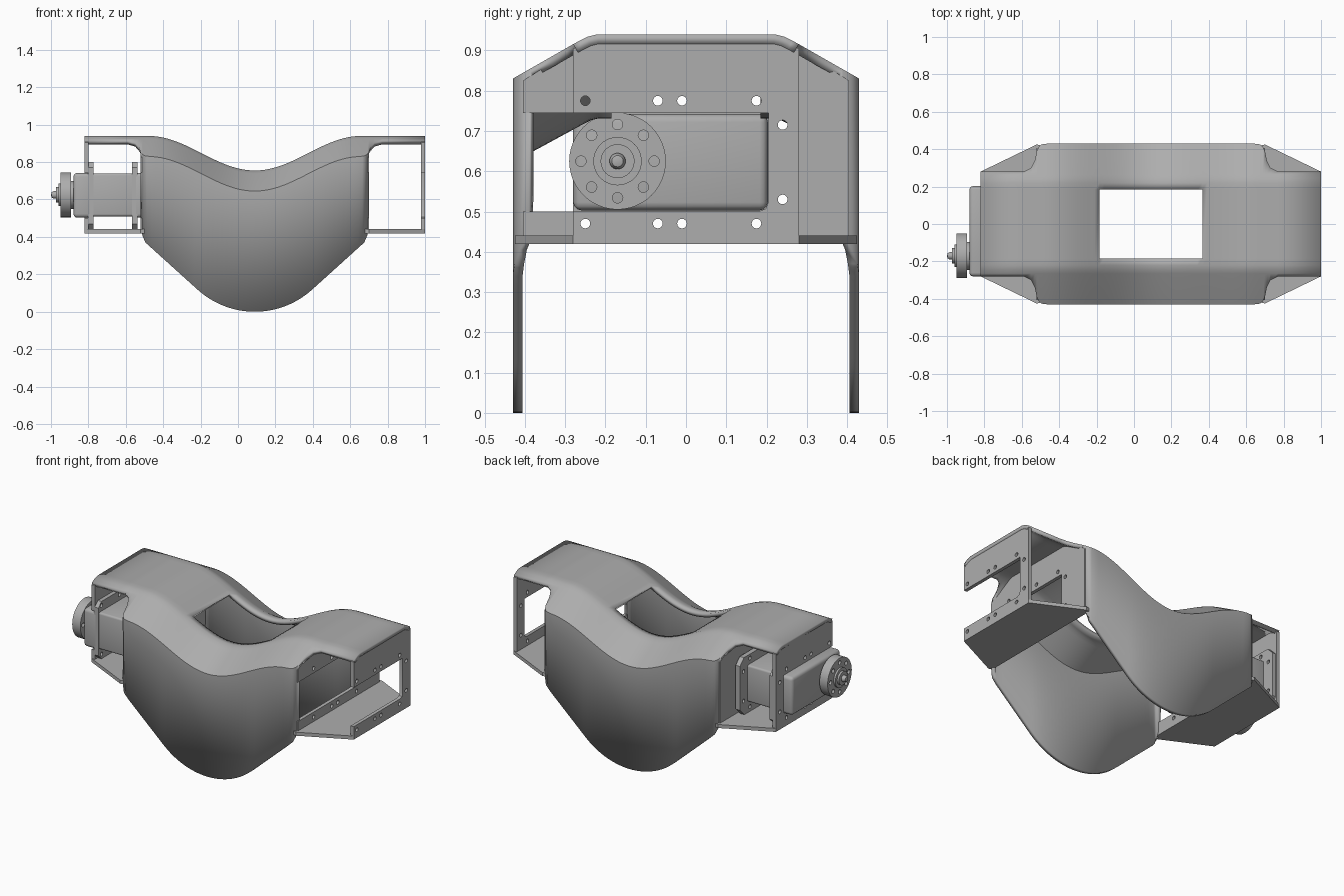
import bpy, bmesh, math
from mathutils import Matrix, Vector

cube = bpy.data.objects.get("Cube")
if cube:
    bpy.data.objects.remove(cube)

grey = bpy.data.materials.new("plain_grey")
grey.use_nodes = True
colour = (0.42, 0.42, 0.42, 1)
grey.diffuse_color = colour
grey.node_tree.nodes["Principled BSDF"].inputs["Base Color"].default_value = colour

MID = 0.09      # symmetry plane of the bracket
TOP = 0.94
END = 0.91      # half length of the bracket
WALL = 0.61     # half length of the side panels


def interp(x, pts):
    for (a, fa), (b, fb) in zip(pts, pts[1:]):
        if x <= b:
            return fa + (fb - fa) * max(0, x - a) / (b - a)
    return pts[-1][1]


def finish(obj):
    obj.data.materials.clear()
    obj.data.materials.append(grey)
    bpy.ops.object.select_all(action='DESELECT')
    obj.select_set(True)
    bpy.context.view_layer.objects.active = obj
    bpy.ops.object.shade_smooth_by_angle(angle=math.radians(35))
    return obj


def from_bmesh(name, bm):
    mesh = bpy.data.meshes.new(name)
    bm.to_mesh(mesh)
    bm.free()
    obj = bpy.data.objects.new(name, mesh)
    bpy.context.collection.objects.link(obj)
    return finish(obj)


def ring(y, z, r, n=16):
    return [(y + r * math.cos(math.tau * i / n), z + r * math.sin(math.tau * i / n)) for i in range(n)]


# Flat plate with holes, from closed outlines
def plate(name, x, thick, loops, upright=True):
    cu = bpy.data.curves.new(name, 'CURVE')
    cu.dimensions = '2D'
    cu.fill_mode = 'BOTH'
    cu.extrude = thick / 2
    for loop in loops:
        sp = cu.splines.new('POLY')
        sp.points.add(len(loop) - 1)
        for p, (a, b) in zip(sp.points, loop):
            p.co = (a, b, 0, 1)
        sp.use_cyclic_u = True
    tmp = bpy.data.objects.new(name + "_curve", cu)
    bpy.context.collection.objects.link(tmp)
    bpy.context.view_layer.update()
    mesh = bpy.data.meshes.new_from_object(tmp.evaluated_get(bpy.context.evaluated_depsgraph_get()))
    bpy.data.objects.remove(tmp)
    if upright:
        m = Matrix(((0, 0, 1, x), (1, 0, 0, 0), (0, 1, 0, 0), (0, 0, 0, 1)))
    else:
        m = Matrix.Translation((0, 0, x))
    mesh.transform(m)
    obj = bpy.data.objects.new(name, mesh)
    bpy.context.collection.objects.link(obj)
    return finish(obj)


# Solid turned about the x axis
def turned(name, origin, profile, n=40):
    bm = bmesh.new()
    vs = [bm.verts.new((x, 0, r)) for x, r in profile]
    es = [bm.edges.new(p) for p in zip(vs, vs[1:])]
    bmesh.ops.spin(bm, geom=vs + es, cent=(0, 0, 0), axis=(1, 0, 0), angle=math.tau, steps=n)
    bmesh.ops.remove_doubles(bm, verts=bm.verts, dist=1e-4)
    bmesh.ops.recalc_face_normals(bm, faces=bm.faces)
    bmesh.ops.translate(bm, verts=bm.verts, vec=origin)
    return from_bmesh(name, bm)


def box(name, lo, hi, bevel):
    bm = bmesh.new()
    bmesh.ops.create_cube(bm, size=1)
    lo, hi = Vector(lo), Vector(hi)
    for v in bm.verts:
        v.co = Vector([(c * s) for c, s in zip(v.co, hi - lo)]) + (lo + hi) / 2
    bmesh.ops.bevel(bm, geom=bm.edges[:], offset=bevel, segments=3, profile=0.5, affect='EDGES')
    return from_bmesh(name, bm)


# Shape rules for the shell, by distance u from the symmetry plane
def roof_z(u):
    return TOP - (0.0925 * (1 + math.cos(math.pi * u / 0.57)) if u < 0.57 else 0)


def side_y(u):
    return interp(u, [(0.56, 0.43), (0.585, 0.425), (0.6, 0.412), (WALL, 0.39),
                      (0.62, 0.34), (0.64, 0.3), (0.68, 0.28)])


def hem_z(u):
    if u < 0.305:
        return 0.456 - math.sqrt(0.456 ** 2 - u * u)
    return interp(u, [(0.305, 0.117), (0.585, 0.37), (0.6, 0.405), (WALL, 0.44)])


def slope_drop(y):
    return interp(y, [(0.22, 0), (0.245, 0.006), (0.265, 0.016), (0.43, 0.11)])


# Curved shell: roof, sloped shoulders and hanging side panels
us = [i * 0.025 for i in range(24)] + [0.585, 0.6, WALL, 0.62, 0.64, 0.68, END]
xs = sorted({round(s * u, 4) for u in us for s in (-1, 1)})
bm = bmesh.new()
grid = []
for x in xs:
    u = abs(x)
    ys = [0.185, 0.22, 0.245, 0.265, side_y(u)]
    half = [(y, roof_z(u) - slope_drop(y)) for y in ys] + [(side_y(u), hem_z(min(u, WALL)))]
    row = [(-y, z) for y, z in reversed(half)] + half
    grid.append([bm.verts.new((x + MID, y, z)) for y, z in row])
last = len(grid[0]) - 2
for i in range(len(xs) - 1):
    mid = abs(xs[i] + xs[i + 1]) / 2
    for j in range(last + 1):
        opening = mid < 0.275 and j == last // 2
        beyond = mid > WALL and j in (0, last)
        if not opening and not beyond:
            bm.faces.new((grid[i][j], grid[i + 1][j], grid[i + 1][j + 1], grid[i][j + 1]))
bmesh.ops.delete(bm, geom=[v for v in bm.verts if not v.link_faces], context='VERTS')
shell = from_bmesh("curved_shell", bm)
solid = shell.modifiers.new("thickness", 'SOLIDIFY')
solid.thickness = 0.024
solid.offset = -1

# Mounting hole pattern shared by the plates
holes = [ring(y, z, 0.012) for y in (-0.25, -0.07, -0.01, 0.175) for z in (0.47, 0.775)]
holes += [ring(0.24, z, 0.012) for z in (0.53, 0.715)]


def c_outline(w, shoulder, top_w, top):
    return [(w, 0.42), (w, shoulder), (top_w, top), (-top_w, top), (-w, shoulder),
            (-w, 0.745), (0.205, 0.745), (0.205, 0.525), (0.198, 0.507), (0.18, 0.5),
            (-w, 0.5), (-w, 0.42)]


# End plates, inner walls and floors at both ends
for s, side in ((1, "left"), (-1, "right")):
    plate(side + "_end_plate", MID + s * (END - 0.011), 0.022,
          [c_outline(0.28, 0.905, 0.22, 0.93)] + holes)
    plate(side + "_inner_wall", MID + s * (WALL - 0.011), 0.022,
          [c_outline(0.405, 0.825, 0.25, 0.92)] + holes)
    near, far = MID + s * (WALL - 0.022), MID + s * END
    corner = MID + s * WALL
    plate(side + "_floor", 0.43, 0.022,
          [[(near, -0.42), (corner, -0.425), (far, -0.28), (far, 0.28), (corner, 0.425), (near, 0.42)]],
          upright=False)

# Motor housing with two mounting flanges
CX, AY, AZ = -0.67, -0.17, 0.625
box("motor_core", (CX - 0.13, -0.275, 0.51), (CX + 0.13, 0.2, 0.74), 0.012)
for s, side in ((-1, "outer"), (1, "inner")):
    a, b = sorted((CX + s * 0.105, CX + s * 0.21))
    box(side + "_motor_case", (a, -0.28, 0.503), (b, 0.203, 0.742), 0.02)
    flange = [(-0.28, 0.47), (-0.25, 0.44), (0.23, 0.44), (0.275, 0.485),
              (0.275, 0.76), (0.235, 0.8), (-0.25, 0.8), (-0.28, 0.77)]
    plate(side + "_motor_flange", CX + s * 0.118, 0.03, [flange] + holes)

    # Round drive disc, hub and rounded tip on each face
    disc = [ring(AY, AZ, 0.12, 48)]
    disc += [ring(AY + 0.091 * math.cos(k * math.pi / 4), AZ + 0.091 * math.sin(k * math.pi / 4), 0.013)
             for k in range(8)]
    plate(side + "_drive_disc", CX + s * 0.25, 0.056, disc)
    profile = [(0.2, 0), (0.2, 0.075), (0.225, 0.075), (0.225, 0.06), (0.29, 0.06), (0.29, 0.042),
               (0.303, 0.042), (0.303, 0.02), (0.316, 0.02), (0.326, 0.014), (0.33, 0)]
    turned(side + "_drive_hub", (CX, AY, AZ), [(s * x, r) for x, r in profile])
